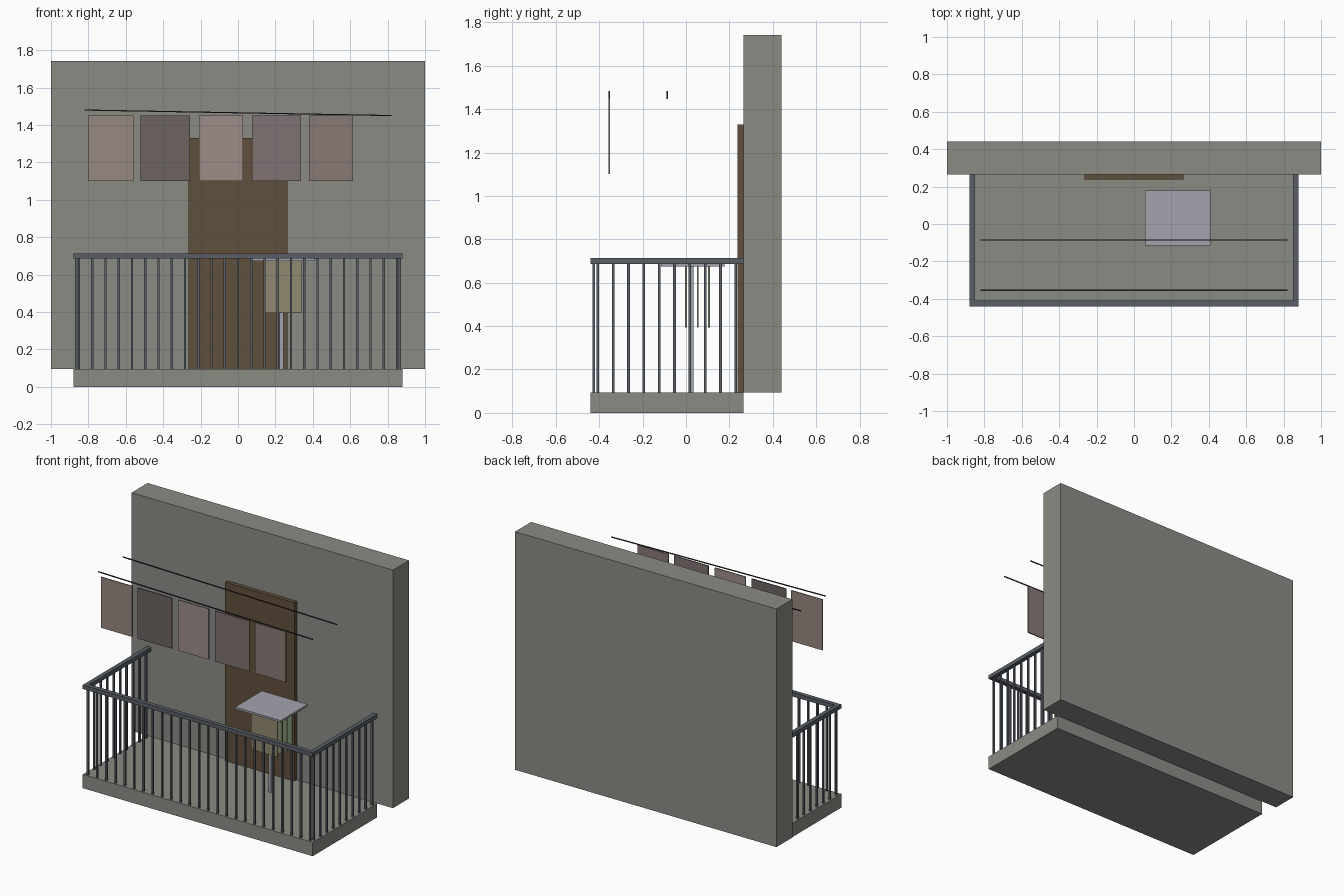
import bpy, bmesh
from mathutils import Vector, Matrix

if "Cube" in bpy.data.objects:
    bpy.data.objects.remove(bpy.data.objects["Cube"])


def material(name, r, g, b):
    m = bpy.data.materials.new(name)
    m.diffuse_color = (r, g, b, 1)
    m.use_nodes = True
    m.node_tree.nodes["Principled BSDF"].inputs["Base Color"].default_value = m.diffuse_color
    return m


def add_box(bm, lo, hi):
    lo, hi = Vector(lo), Vector(hi)
    size = hi - lo
    bmesh.ops.create_cube(bm, size=1, matrix=Matrix.Translation((lo + hi) / 2)
                          @ Matrix.Diagonal((*size, 1)))


def make(name, boxes, mat):
    bm = bmesh.new()
    for lo, hi in boxes:
        add_box(bm, lo, hi)
    me = bpy.data.meshes.new(name)
    bm.to_mesh(me)
    bm.free()
    me.materials.append(mat)
    ob = bpy.data.objects.new(name, me)
    bpy.context.collection.objects.link(ob)
    return ob


concrete = material("concrete", 0.26, 0.26, 0.235)
wood = material("wood", 0.12, 0.08, 0.045)
iron = material("iron", 0.10, 0.115, 0.135)
tray = material("tray", 0.36, 0.37, 0.42)
black = material("wire", 0.03, 0.03, 0.035)

# Floor slab, wall and door
FLOOR = 0.095
make("floor_slab", [((-0.88, -0.44, 0), (0.88, 0.265, FLOOR))], concrete)
make("back_wall", [((-1, 0.265, FLOOR), (1, 0.44, 1.742))], concrete)
make("door", [((-0.265, 0.238, FLOOR), (0.265, 0.265, 1.33))], wood)

# Railing: handrail on three sides
z0, z1 = 0.686, 0.714
make("handrail", [((-0.88, -0.44, z0), (0.88, -0.41, z1)),
                  ((-0.88, -0.41, z0), (-0.85, 0.265, z1)),
                  ((0.85, -0.41, z0), (0.88, 0.265, z1))], iron)

# Railing: evenly spaced square balusters
spots = [(-0.85 + i * 1.70 / 24, -0.425) for i in range(25)]
spots += [(s * 0.865, -0.406 + i * 0.0706) for s in (-1, 1) for i in range(10)]
h = 0.006
make("balusters", [((x - h, y - h, FLOOR), (x + h, y + h, z0)) for x, y in spots], iron)

# Small table with a central post
make("table_top", [((0.058, -0.116, 0.674), (0.408, 0.178, 0.688))], tray)
make("table_post", [((0.222, 0.015, FLOOR), (0.242, 0.035, 0.674))], tray)

# Cloths hung under the table
for i, y in enumerate((-0.052, 0.0, 0.054, 0.106)):
    c = material(f"small_cloth_{i + 1}", 0.28 - 0.03 * i, 0.25 + 0.01 * i, 0.16)
    make(f"small_cloth_{i + 1}", [((0.14, y - 0.004, 0.394), (0.34, y + 0.004, 0.68))], c)

# Two slightly sloping clothes lines
for i, y in enumerate((-0.354, -0.086)):
    line = make(f"clothes_line_{i + 1}",
                [((-0.82, y - 0.003, 1.462), (0.82, y + 0.003, 1.468))], black)
    for v in line.data.vertices:
        v.co.z -= v.co.x * 0.018

# Laundry sheets on the front line
sheets = [(-0.798, -0.560, (0.31, 0.25, 0.22)), (-0.520, -0.256, (0.15, 0.125, 0.115)),
          (-0.209, 0.026, (0.34, 0.27, 0.25)), (0.075, 0.337, (0.21, 0.17, 0.165)),
          (0.380, 0.615, (0.25, 0.195, 0.18))]
for i, (a, b, col) in enumerate(sheets):
    make(f"laundry_sheet_{i + 1}", [((a, -0.358, 1.10), (b, -0.350, 1.45))],
         material(f"laundry_{i + 1}", *col))
